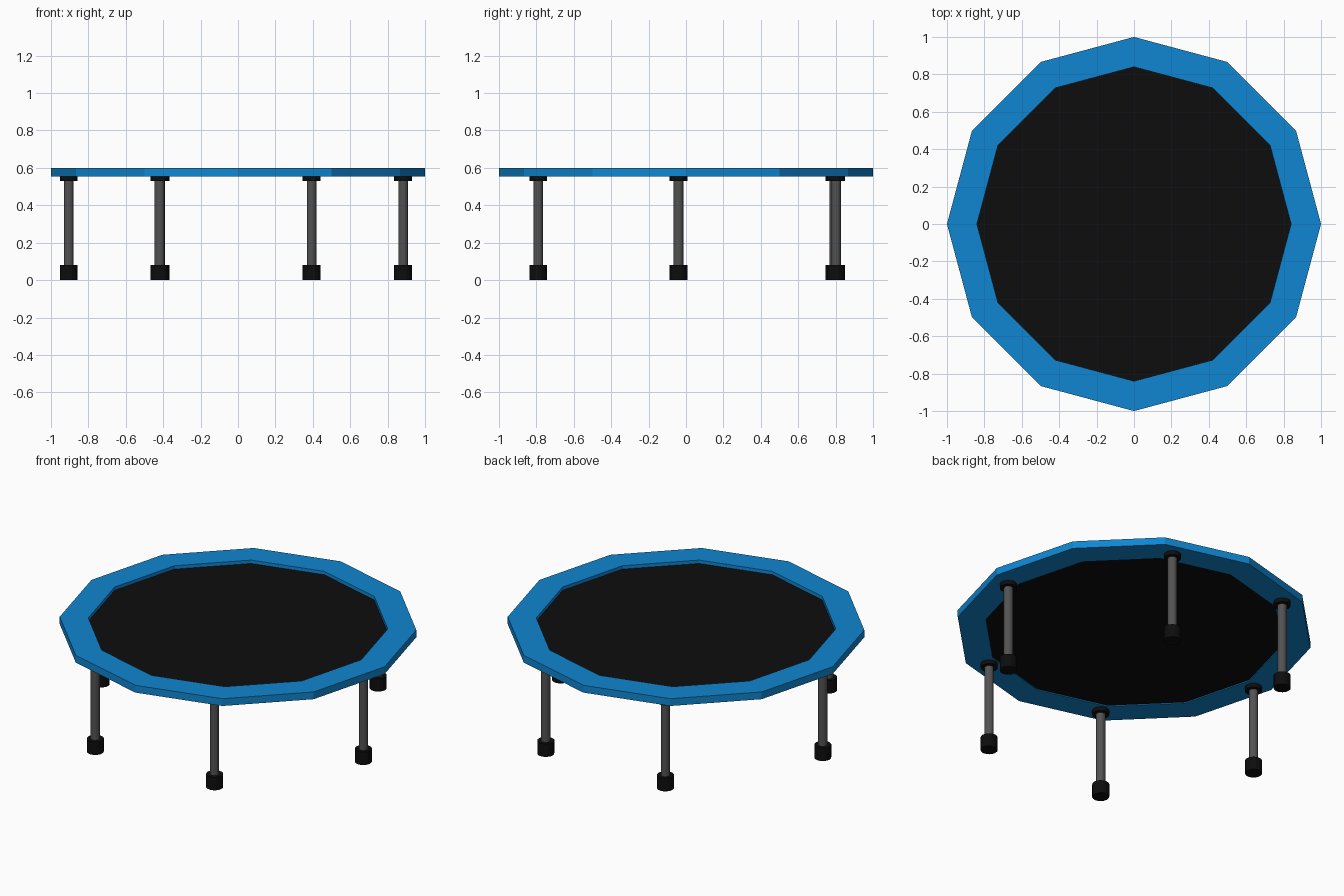
import bpy
import bmesh
from math import cos, sin, tau

cube = bpy.data.objects.get("Cube")
if cube:
    bpy.data.objects.remove(cube)


def material(name, rgb):
    mat = bpy.data.materials.new(name)
    mat.use_nodes = True
    mat.diffuse_color = (*rgb, 1)
    mat.node_tree.nodes["Principled BSDF"].inputs["Base Color"].default_value = (*rgb, 1)
    return mat


BLUE = material("pad blue", (0.005, 0.24, 0.64))
BLACK = material("rubber black", (0.004, 0.004, 0.004))
GREY = material("steel grey", (0.085, 0.085, 0.085))


def lathe(name, profile, sides, mat, loc=(0, 0), closed=False):
    """Spin an (r, z) profile into a faceted solid; open profiles get end caps."""
    bm = bmesh.new()
    rings = [[bm.verts.new((r * cos(tau * i / sides), r * sin(tau * i / sides), z))
              for i in range(sides)] for r, z in profile]
    pairs = list(zip(rings, rings[1:]))
    if closed:
        pairs.append((rings[-1], rings[0]))
    else:
        bm.faces.new(rings[0][::-1])
        bm.faces.new(rings[-1])
    for a, b in pairs:
        for i in range(sides):
            j = (i + 1) % sides
            bm.faces.new((a[i], a[j], b[j], b[i]))
    bmesh.ops.recalc_face_normals(bm, faces=bm.faces)
    mesh = bpy.data.meshes.new(name)
    bm.to_mesh(mesh)
    bm.free()
    mesh.materials.append(mat)
    obj = bpy.data.objects.new(name, mesh)
    obj.location = (*loc, 0)
    bpy.context.collection.objects.link(obj)
    return obj


# Twelve-sided padded rim and jumping mat
RIM_LOW, RIM_TOP, INNER = 0.555, 0.6, 0.84
lathe("padded_rim", [(INNER, RIM_LOW), (1, RIM_LOW), (1, RIM_TOP), (INNER, RIM_TOP)],
      12, BLUE, closed=True)
lathe("jumping_mat", [(INNER, 0.561), (INNER, 0.579)], 12, BLACK)

# Six legs, each with a tube, a rubber foot and a collar under the rim
LEGS = {
    "front_right": (-0.42, -0.79), "front_left": (0.394, -0.79),
    "left": (0.883, -0.04), "right": (-0.905, -0.04),
    "back_left": (0.394, 0.803), "back_right": (-0.415, 0.793),
}
for side, loc in LEGS.items():
    lathe(side + "_leg", [(0.026, 0.07), (0.026, 0.54)], 16, GREY, loc)
    lathe(side + "_foot", [(0.048, 0), (0.048, 0.08)], 16, BLACK, loc)
    lathe(side + "_collar", [(0.048, 0.53), (0.048, RIM_LOW + 0.005)], 16, BLACK, loc)
